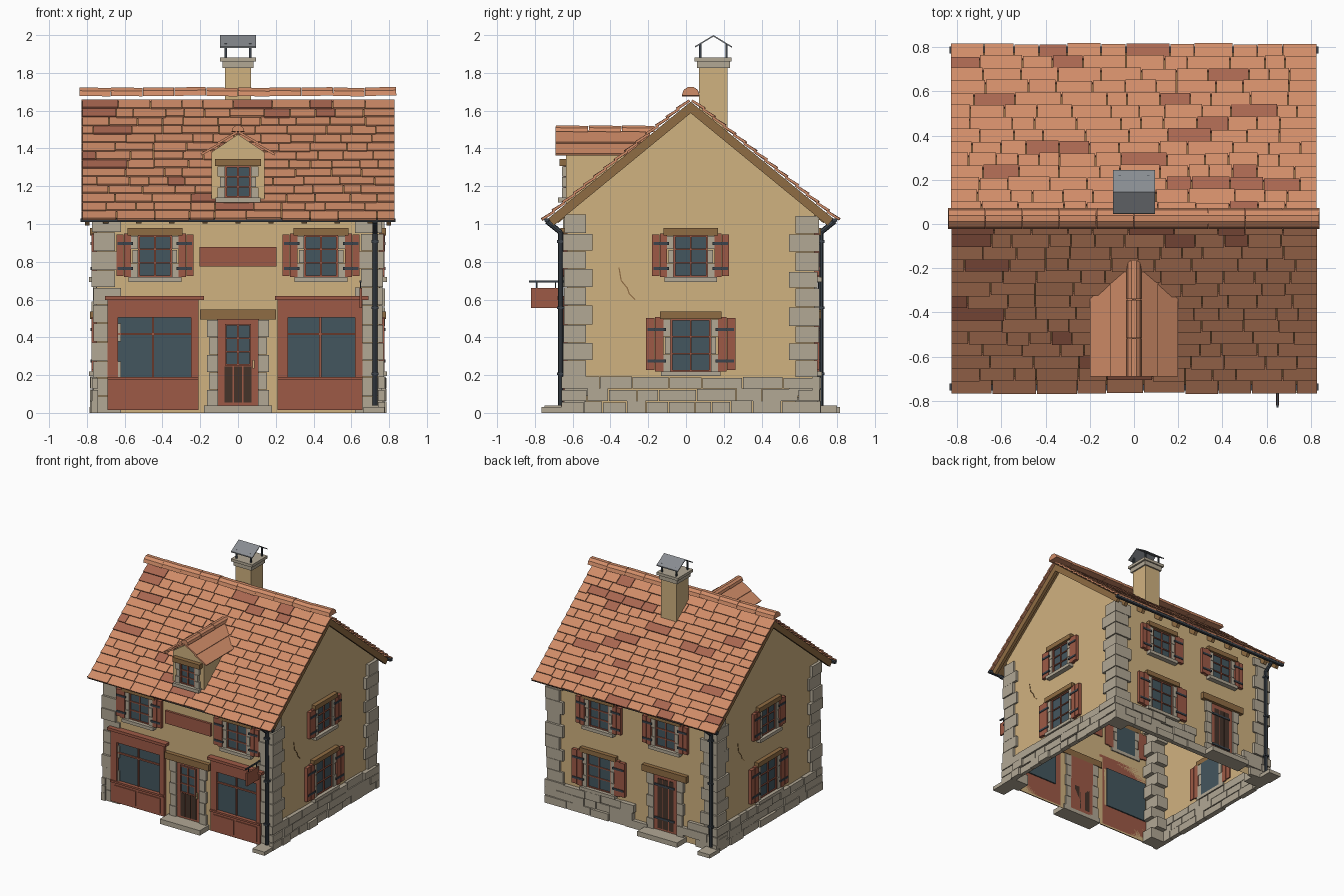
import bpy, bmesh, math, random
from mathutils import Matrix, Vector

random.seed(4)
if "Cube" in bpy.data.objects:
    bpy.data.objects.remove(bpy.data.objects["Cube"])

COLOURS = {  # sRGB hex
    "plaster": "D0B280", "light_tile": "D08C68", "dark_tile": "A86650",
    "red_paint": "9E5A46", "stone": "B2A895", "timber": "8F6C43",
    "glass": "44565E", "iron": "3C444C", "dark_wood": "45342A", "zinc": "888C91"}


def make_material(name, code):
    srgb = [int(code[i:i + 2], 16) / 255 for i in (0, 2, 4)]
    lin = [((c + 0.055) / 1.055) ** 2.4 for c in srgb] + [1]
    mat = bpy.data.materials.new(name)
    mat.use_nodes = True
    mat.diffuse_color = lin
    node = mat.node_tree.nodes["Principled BSDF"]
    node.inputs["Base Color"].default_value = lin
    node.inputs["Roughness"].default_value = 0.9
    return mat


MATS = {n: make_material(n, c) for n, c in COLOURS.items()}
parts = {}  # part name -> (bmesh, material name)


def prism(name, mat, profile, x0, x1, M=Matrix()):
    """Extrude a (y, z) profile along x."""
    bm = parts.setdefault(name, (bmesh.new(), mat))[0]
    a = [bm.verts.new(M @ Vector((x0, y, z))) for y, z in profile]
    b = [bm.verts.new(M @ Vector((x1, y, z))) for y, z in profile]
    n = len(a)
    faces = [bm.faces.new(a), bm.faces.new(b[::-1])]
    faces += [bm.faces.new((a[i], b[i], b[(i + 1) % n], a[(i + 1) % n])) for i in range(n)]
    bmesh.ops.recalc_face_normals(bm, faces=faces)
    return faces


def box(name, mat, x0, x1, y0, y1, z0, z1, M=Matrix()):
    return prism(name, mat, [(y0, z0), (y1, z0), (y1, z1), (y0, z1)], x0, x1, M)


def plate(name, mat, M, u0, u1, z0, z1, d, back=0.01):
    """Box on a facade, standing out by d from the wall."""
    box(name, mat, u0, u1, -d, back, z0, z1, M)


def T(x, y, z):
    return Matrix.Translation((x, y, z))


def R(deg, axis):
    return Matrix.Rotation(math.radians(deg), 4, axis)


W, D, CY = 0.75, 0.655, 0.025
FRONT = T(0, CY - D, 0)
RIGHT = T(W, CY, 0) @ R(90, 'Z')
BACK = T(0, CY + D, 0) @ R(180, 'Z')
LEFT = T(-W, CY, 0) @ R(-90, 'Z')

# Walls, hollow and open underneath
RISE, APEX = 0.82, 1.645
shell = prism("walls", "plaster", [(CY - D, 0.0), (CY + D, 0.0), (CY + D, APEX - 0.02 - RISE * D),
              (CY, APEX - 0.02), (CY - D, APEX - 0.02 - RISE * D)], -W, W)
bmesh.ops.delete(parts["walls"][0], geom=[shell[2]], context='FACES_ONLY')

# Corner stones
for sx in (-1, 1):
    for sy in (-1, 1):
        z = 0
        for i in range(11):
            h = random.uniform(0.088, 0.104)
            lx, ly = (0.1, 0.135) if i % 2 else (0.13, 0.1)
            o = random.uniform(0.012, 0.028)
            xs = sorted((sx * (W - lx), sx * (W + o)))
            ys = sorted((CY + sy * (D - ly), CY + sy * (D + o)))
            box("corner_stones", "stone", *xs, *ys, z, min(z + h - 0.004, 1.055))
            z += h

# Stone plinth on three sides
for M, half in ((RIGHT, D + 0.03), (LEFT, D + 0.03), (BACK, W + 0.03)):
    for row in range(3):
        u = -half
        while u < half - 0.01:
            w = min(random.uniform(0.08, 0.22), half - u)
            if half - u - w < 0.05:
                w = half - u
            if M != BACK or u + w < 0.2 or u > 0.4:
                plate("plinth_stones", "stone", M, u, u + w - 0.005, row * 0.064,
                      row * 0.064 + random.uniform(0.056, 0.066), random.uniform(0.02, 0.036))
            u += w


def bars(M, u, hw, z0, z1, rows, d=0.012):
    """Glass pane with frame and glazing bars."""
    plate("window_glass", "glass", M, u - hw, u + hw, z0, z1, 0.004)
    for c in (-hw + 0.005, 0, hw - 0.005):
        plate("glazing_bars", "red_paint", M, u + c - 0.005, u + c + 0.005, z0, z1, d, 0)
    for i in range(rows + 1):
        z = z0 + 0.004 + (z1 - z0 - 0.008) * i / rows
        plate("glazing_bars", "red_paint", M, u - hw, u + hw, z - 0.004, z + 0.004, d, 0)


def jambs(M, u, hw, z0, z1, wide, n):
    for s in (-1, 1):
        for i in range(n):
            a, b = sorted((u + s * hw, u + s * (hw + wide - 0.012 * (i % 2))))
            h = (z1 - z0) / n
            plate("stone_jambs", "stone", M, a, b, z0 + i * h, z0 + i * h + h - 0.003, 0.02)


def window(M, u, z0, z1, hw, shutter):
    bars(M, u, hw, z0, z1, 3)
    jambs(M, u, hw, z0, z1, 0.04, 3)
    plate("window_sills", "stone", M, u - hw - 0.05, u + hw + 0.05, z0 - 0.026, z0, 0.04)
    plate("timber_lintels", "timber", M, u - hw - 0.055, u + hw + 0.055, z1, z1 + 0.038, 0.034)
    if not shutter:
        return
    for s in (-1, 1):
        for i in range(2):
            a, b = sorted(u + s * (hw + 0.035 + shutter * (i + k) / 2) for k in (0.03, 0.97))
            plate("shutters", "red_paint", M, a, b, z0 + 0.006 * i, z1 + 0.01 - 0.006 * i, 0.026)
        a, b = sorted((u + s * (hw + 0.025), u + s * (hw + 0.035 + shutter * 0.9)))
        for t in (0.2, 0.8):
            z = z0 + (z1 - z0) * t
            plate("shutter_straps", "iron", M, a, b, z - 0.008, z + 0.008, 0.031, 0)


UPPER, LOWER = (0.72, 0.94, 0.09, 0.08), (0.22, 0.498, 0.107, 0.097)
for M, u, size in ((FRONT, -0.44, UPPER), (FRONT, 0.44, UPPER), (BACK, -0.3, UPPER), (BACK, 0.3, UPPER),
                   (RIGHT, 0, UPPER), (LEFT, 0, UPPER), (RIGHT, 0, LOWER), (LEFT, 0, LOWER), (BACK, -0.3, LOWER)):
    window(M, u, *size)

# Shop fronts
for u0, u1 in ((-0.69, -0.21), (0.21, 0.66)):
    g0, g1 = u0 + 0.055, u1 - 0.04
    mid = (u0 + u1) / 2
    plate("shop_glass", "glass", FRONT, g0, g1, 0.185, 0.515, 0.006)
    for a, b, z0, z1, d in ((u0, u1, 0.015, 0.185, 0.026), (u0, u1, 0.505, 0.605, 0.026),
                            (u0, g0, 0.185, 0.505, 0.026), (g1, u1, 0.185, 0.505, 0.026),
                            (u0 - 0.015, u1 + 0.03, 0.598, 0.62, 0.05), (u0, u1, 0.175, 0.19, 0.036),
                            (u0 + 0.03, mid - 0.01, 0.035, 0.155, 0.032), (mid + 0.01, u1 - 0.03, 0.035, 0.155, 0.032),
                            (mid - 0.006, mid + 0.006, 0.185, 0.505, 0.016), (g0, g1, 0.412, 0.424, 0.016)):
        plate("shop_fronts", "red_paint", FRONT, a, b, z0, z1, d, 0)

# Front door and back door
for M, u, glazed in ((FRONT, 0, True), (BACK, 0.3, False)):
    plate("doors", "red_paint", M, u - 0.11, u + 0.11, 0.03, 0.495, 0.008)
    jambs(M, u, 0.105, 0.03, 0.495, 0.06, 5)
    plate("timber_lintels", "timber", M, u - 0.2, u + 0.2, 0.495, 0.548, 0.034)
    plate("door_steps", "stone", M, u - 0.18, u + 0.18, 0, 0.04, 0.12)
    top = 0.245 if glazed else 0.46
    for i in range(3):
        c = u - 0.05 + 0.05 * i
        plate("door_planks", "dark_wood", M, c - 0.021, c + 0.021, 0.055, top, 0.012)
    if glazed:
        bars(M @ T(0, -0.007, 0), u, 0.07, 0.25, 0.47, 3)
        plate("door_handle", "plaster", M, 0.077, 0.087, 0.235, 0.28, 0.02)
    else:
        for z in (0.13, 0.4):
            plate("door_straps", "iron", M, u - 0.1, u + 0.08, z, z + 0.016, 0.017)

# Sign board and hanging sign
plate("sign_board", "red_paint", FRONT, -0.205, 0.205, 0.775, 0.878, 0.018)
box("hanging_sign", "red_paint", 0.642, 0.656, -0.82, -0.665, 0.555, 0.66)
box("sign_bracket", "iron", 0.644, 0.654, -0.83, -0.63, 0.69, 0.7)
for y in (-0.79, -0.69):
    box("sign_bracket", "iron", 0.646, 0.652, y - 0.003, y + 0.003, 0.655, 0.695)

# Plaster cracks
crack = [(-0.38, 0.77), (-0.368, 0.7), (-0.335, 0.66), (-0.325, 0.63), (-0.295, 0.6)]
for M in (RIGHT, LEFT):
    for (a, b), (c, d) in zip(crack, crack[1:]):
        run = math.hypot(c - a, d - b)
        F = M @ T(a, 0, b) @ Matrix.Rotation(-math.atan2(d - b, c - a), 4, 'Y')
        plate("wall_cracks", "timber", F, 0, run, -0.003, 0.003, 0.003, 0)

# Roof deck, barge boards, rafter tails and staggered tiles
PITCH = math.degrees(math.atan(RISE))
LENGTH, ROWS = 0.995, 14
for turn in (0, 180):
    S = T(0, CY, APEX) @ R(turn, 'Z') @ R(-PITCH, 'X')
    box("roof_deck", "timber", -0.8, 0.8, 0, 0.97, -0.016, 0.002, S)
    for s in (-1, 1):
        xs = sorted((s * 0.785, s * 0.81))
        box("barge_boards", "timber", *xs, 0, 0.975, -0.045, 0.002, S)
    for i in range(9):
        x = -0.7 + i * 0.175
        box("rafter_tails", "timber", x - 0.014, x + 0.014, 0.82, 0.95, -0.05, -0.01, S)
    step = LENGTH / ROWS
    for r in range(ROWS):
        x = -0.828
        while x < 0.828:
            w = random.uniform(0.09, 0.21) if x > -0.82 else random.uniform(0.05, 0.18)
            if 0.828 - x - w < 0.06:
                w = 0.828 - x
            kind = "dark_tile" if random.random() < 0.14 else "light_tile"
            tile = S @ T(0, r * step, 0.004) @ R(random.uniform(5, 8), 'X')
            box(kind + "s", kind, x, x + w - 0.004, 0, step + random.uniform(0.002, 0.012), 0, 0.013, tile)
            x += w


def half_round(r):
    return [(r * math.cos(k * math.pi / 5), r * math.sin(k * math.pi / 5)) for k in range(6)]


# Ridge tiles
for i in range(10):
    M = T(-0.84 + i * 0.168, CY, 1.678) @ R(random.uniform(-1.5, 1.5), 'Y')
    prism("ridge_tiles", "light_tile", half_round(0.047), 0, 0.166, M)

# Dormer
prism("dormer_walls", "plaster", [(-0.14, 1.09), (0.14, 1.09), (0.14, 1.38), (0, 1.475), (-0.14, 1.38)],
      -0.635, -0.28, R(90, 'Z') @ Matrix.Diagonal((1, -1, 1, 1)))
DORMER = T(0, -0.637, 0)
window(DORMER, 0, 1.14, 1.307, 0.068, 0)
for turn in (-90, 90):
    S = T(0, -0.44, 1.48) @ R(turn, 'Z') @ R(-34, 'X')
    for k in range(2):
        M = S @ T(0, k * 0.108, 0.002) @ R(4, 'X')
        box("dormer_tiles", "light_tile", -0.25, 0.25, 0, 0.118, 0, 0.012, M)
for i in range(3):
    M = T(0, -0.69 + 0.175 * i, 1.49) @ R(90, 'Z') @ R(1, 'Y')
    prism("dormer_ridge", "light_tile", half_round(0.034), 0, 0.172, M)

# Chimney with metal cowl
box("chimney", "plaster", -0.07, 0.07, 0.07, 0.22, 1.4, 1.83)
box("chimney_collar", "stone", -0.082, 0.082, 0.058, 0.232, 1.825, 1.86)
box("chimney_collar", "stone", -0.096, 0.096, 0.045, 0.242, 1.86, 1.882)
for x in (-0.065, 0.065):
    for y in (0.075, 0.215):
        box("cowl_posts", "iron", x - 0.006, x + 0.006, y - 0.006, y + 0.006, 1.88, 1.955)
for s in (-1, 1):
    y = 0.145 + s * 0.098
    prism("chimney_cowl", "zinc", [(0.145, 1.992), (y, 1.933), (y, 1.941), (0.145, 2.0)], -0.096, 0.096)

# Gutters, downpipes and splash stones
for s, x, M in ((-1, 0.725, FRONT), (1, -0.725, BACK)):
    y = CY + s * 0.762
    trough = [(y - 0.016, 1.03), (y - 0.01, 1.01), (y + 0.01, 1.01), (y + 0.016, 1.03)]
    prism("gutters", "iron", trough, -0.835, 0.835)
    yp = CY + s * 0.688
    for a, b in ((Vector((x, yp, 0.04)), Vector((x, yp, 0.96))), (Vector((x, yp, 0.955)), Vector((x, y, 1.015)))):
        bm = parts.setdefault("downpipes", (bmesh.new(), "iron"))[0]
        turn = (b - a).to_track_quat('Z', 'Y').to_matrix().to_4x4()
        bmesh.ops.create_cone(bm, cap_ends=True, segments=8, radius1=0.014, radius2=0.014,
                              depth=(b - a).length, matrix=Matrix.Translation((a + b) / 2) @ turn)
    for z in (0.2, 0.55, 0.9):
        box("pipe_clips", "iron", x - 0.019, x + 0.019, yp - 0.019, yp + 0.019, z, z + 0.014)
    box("splash_stones", "stone", x - 0.06, x + 0.05, *sorted((CY + s * 0.66, CY + s * 0.79)), 0, 0.03)

# Turn every part into an object
for name, (bm, mat) in parts.items():
    mesh = bpy.data.meshes.new(name)
    bm.to_mesh(mesh)
    bm.free()
    mesh.materials.append(MATS[mat])
    bpy.context.collection.objects.link(bpy.data.objects.new(name, mesh))
